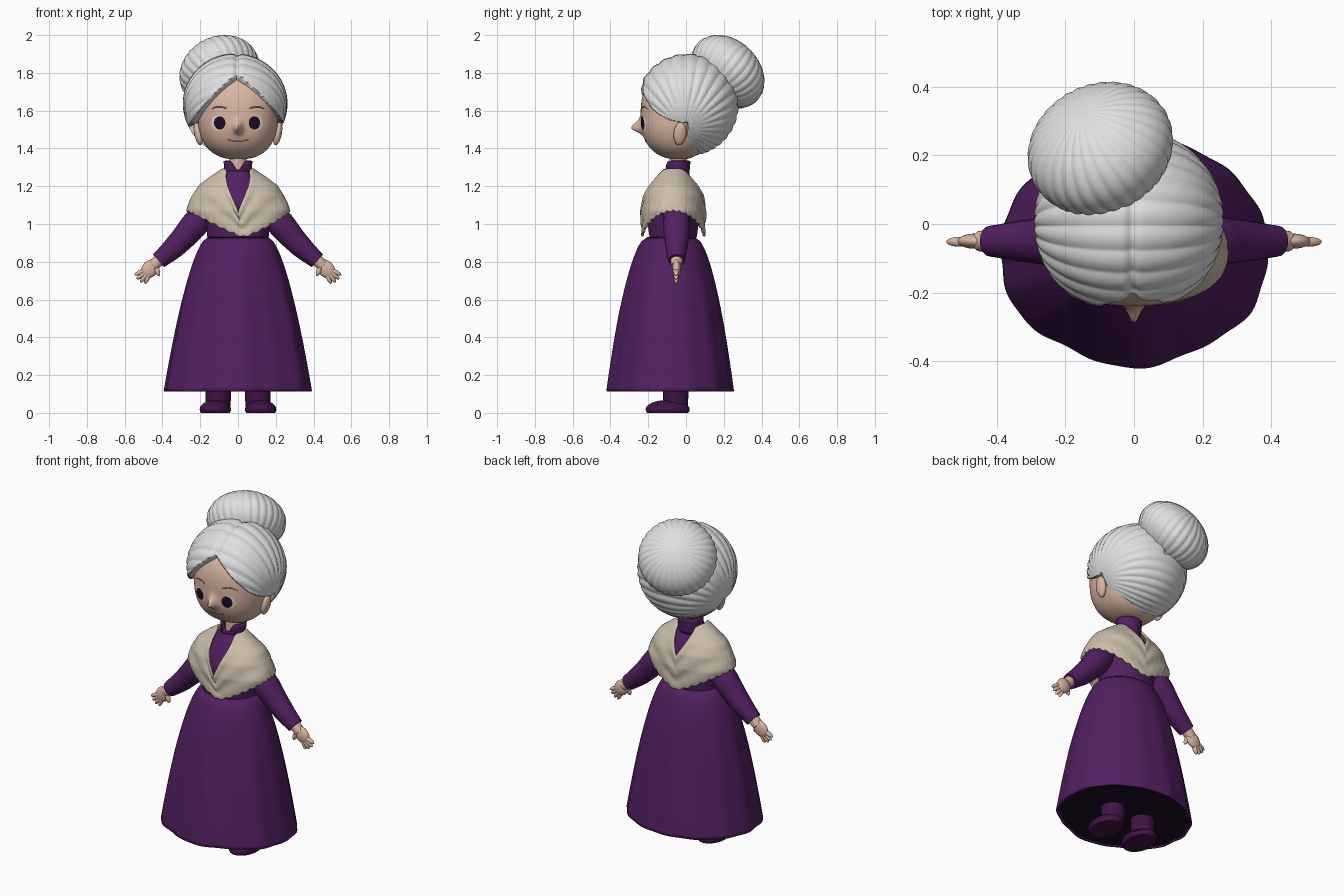
import bpy, bmesh
from math import sin, cos, pi, exp, atan2
from mathutils import Vector, Matrix

cube = bpy.data.objects.get("Cube")
if cube:
    bpy.data.objects.remove(cube)


def material(name, r, g, b):
    m = bpy.data.materials.new(name)
    m.use_nodes = True
    m.diffuse_color = (r, g, b, 1)
    bsdf = next(n for n in m.node_tree.nodes if n.type == 'BSDF_PRINCIPLED')
    bsdf.inputs["Base Color"].default_value = (r, g, b, 1)
    bsdf.inputs["Roughness"].default_value = 0.8
    return m


PURPLE = material("purple cloth", .085, .014, .12)
SHOE = material("dark plum", .05, .007, .06)
CREAM = material("cream wool", .60, .52, .41)
HAIR = material("silver hair", .74, .74, .74)
SKIN = material("skin", .70, .47, .36)
WHITE = material("eye white", .75, .72, .72)
DARK = material("near black plum", .012, .004, .018)
BROWN = material("soft brown", .38, .23, .17)


def finish(name, bm, mat, thick=0, offset=-1):
    bmesh.ops.recalc_face_normals(bm, faces=bm.faces)
    mesh = bpy.data.meshes.new(name)
    bm.to_mesh(mesh)
    bm.free()
    mesh.materials.append(mat)
    ob = bpy.data.objects.new(name, mesh)
    bpy.context.collection.objects.link(ob)
    if thick:
        mod = ob.modifiers.new("thickness", 'SOLIDIFY')
        mod.thickness, mod.offset = thick, offset
    bpy.ops.object.select_all(action='DESELECT')
    ob.select_set(True)
    bpy.context.view_layer.objects.active = ob
    bpy.ops.object.shade_smooth_by_angle(angle=0.9)


def surface(name, fn, nu, nv, mat, thick=0, offset=-1):
    """Sheet closed around the angle t, running v = 0..1."""
    bm = bmesh.new()
    rows = [[bm.verts.new(fn(2 * pi * i / nu, j / nv)) for i in range(nu)]
            for j in range(nv + 1)]
    for a, b in zip(rows, rows[1:]):
        for i in range(nu):
            k = (i + 1) % nu
            bm.faces.new((a[i], a[k], b[k], b[i]))
    bmesh.ops.remove_doubles(bm, verts=bm.verts, dist=1e-5)
    finish(name, bm, mat, thick, offset)


def ball(name, center, radii, mat, axis=(0, 0, 1), deform=None, segs=32, rings=16, pre=Matrix()):
    """Ellipsoid whose local z points along axis; deform edits each unit-sphere point."""
    bm = bmesh.new()
    bmesh.ops.create_uvsphere(bm, u_segments=segs, v_segments=rings, radius=1, matrix=pre)
    turn = Vector((0, 0, 1)).rotation_difference(Vector(axis).normalized()).to_matrix()
    for v in bm.verts:
        p = deform(v.co.copy()) if deform else v.co
        v.co = Vector(center) + turn @ Vector(a * b for a, b in zip(p, radii))
    finish(name, bm, mat)


def tube(name, pts, mat):
    """Smooth tube through (x, y, z, radius) points."""
    cu = bpy.data.curves.new(name, 'CURVE')
    cu.dimensions, cu.bevel_depth, cu.bevel_resolution = '3D', 1, 6
    cu.use_fill_caps = True
    sp = cu.splines.new('BEZIER')
    sp.bezier_points.add(len(pts) - 1)
    for bp, p in zip(sp.bezier_points, pts):
        bp.co, bp.radius = p[:3], p[3]
        bp.handle_left_type = bp.handle_right_type = 'AUTO'
    tmp = bpy.data.objects.new("tmp", cu)
    bpy.context.collection.objects.link(tmp)
    bpy.context.view_layer.update()
    mesh = bpy.data.meshes.new_from_object(tmp.evaluated_get(bpy.context.evaluated_depsgraph_get()))
    bm = bmesh.new()
    bm.from_mesh(mesh)
    bpy.data.objects.remove(tmp)
    bpy.data.meshes.remove(mesh)
    finish(name, bm, mat)


def table(rows, z):
    """Interpolate (rx, ry) from rows of (z, rx, ry) with rising z."""
    z = min(max(z, rows[0][0]), rows[-1][0])
    for a, b in zip(rows, rows[1:]):
        if z <= b[0]:
            k = (z - a[0]) / (b[0] - a[0])
            return [a[i] + k * (b[i] - a[i]) for i in (1, 2)]


# Skirt with soft pleats, deeper at the front, and a dark underside
def skirt(t, v):
    rx, ry = .16 + .232 * v ** .6, .125 + .208 * v ** .53
    fold = .024 * cos(6 * t) * max(0, cos(t)) ** .5 + .008 * sin(14 * t)
    k = 1 + min(1, v * 2) * fold
    return rx * k * sin(t), -.08 - ry * k * cos(t), .93 - .815 * v


def underside(t, v):
    x, y, z = skirt(t, 1)
    return x * v * .985, -.08 + (y + .08) * v * .985, z + .006


surface("skirt", skirt, 168, 40, PURPLE, .012)
surface("skirt_underside", underside, 168, 4, DARK)

# Bodice, collar and neck
TORSO = [(.9, .16, .12), (1, .168, .135), (1.1, .2, .14), (1.2, .15, .1), (1.28, .06, .055)]


def torso(t, v):
    z = .9 + .38 * v
    rx, ry = table(TORSO, z)
    return rx * sin(t), -.068 - ry * cos(t), z


def collar(t, v):
    z = 1.24 + v * (.095 - .05 * max(0, cos(t)) ** 12)
    r = .057 + .01 * v
    return r * sin(t), -.043 - r * .85 * cos(t), z


surface("bodice", torso, 48, 16, PURPLE)
surface("collar", collar, 48, 6, PURPLE, .01)
tube("neck", [(0, -.043, 1.2, .045), (0, -.04, 1.42, .045)], SKIN)

# Shawl with V openings, folds and a scalloped hem
SHAWL = [(.92, .25, .16), (1.07, .27, .167), (1.15, .238, .154), (1.2, .203, .128),
         (1.25, .14, .09), (1.295, .07, .06)]


def shawl(t, v):
    s, front = abs(sin(t)), cos(t) > 0
    top = 1.29 - (.23 if front else .16) * (1 - s) ** 3
    low = .94 + .135 * s ** 1.3 - .011 * abs(sin(16 * t))
    z = top + (low - top) * v
    rx, ry = table(SHAWL, z)
    k = 1 + .02 * sin(v * 15 + 2 * s) * (1 - s * .6)
    return rx * k * sin(t) + .03 * cos(t) * front * v, -.067 - ry * k * cos(t), z


surface("shawl", shawl, 216, 28, CREAM, .012, 0)

# Arms, hands, legs and shoes
for s, side in ((1, "left"), (-1, "right")):
    tube(side + "_sleeve", [(s * .155, -.05, 1.09, .066), (s * .235, -.05, .99, .073),
                            (s * .33, -.05, .885, .06), (s * .42, -.05, .805, .045)], PURPLE)
    tube(side + "_wrist", [(s * .40, -.05, .825, .033), (s * .45, -.05, .778, .03)], SKIN)
    ball(side + "_palm", (s * .465, -.05, .763), (.043, .022, .055), SKIN, (s * .7, 0, -.7))
    for n, (x, z, dx, dz) in enumerate(((.511, .747, .9, -.42), (.505, .733, .78, -.62),
                                        (.493, .723, .58, -.82), (.478, .72, .35, -.93))):
        ball(f"{side}_finger_{n + 1}", (s * x, -.052, z), (.013, .014, .04), SKIN,
             (s * dx, 0, dz), segs=16, rings=10)
    ball(side + "_thumb", (s * .43, -.06, .758), (.014, .014, .036), SKIN, (-s * .35, -.1, -.9),
         segs=16, rings=10)
    tube(side + "_leg", [(s * .105, -.055, .03, .066), (s * .105, -.055, .13, .068)], SHOE)
    ball(side + "_shoe", (s * .12, -.097, .018), (.083, .117, .05), SHOE,
         deform=lambda p: Vector((p.x, p.y, max(p.z, -.36))))

# Head: a slightly squared ellipsoid, flatter behind, with the nose drawn out of it
HC, HR, POW = Vector((0, -.03, 1.58)), (.212, .21, .238), 2.45


def squared(p):
    p = p / sum(abs(c) ** POW for c in p) ** (1 / POW)
    if p.y > 0:
        p.y *= .75
    else:
        p.y -= .26 * exp(-(p.x / .1) ** 2 - ((p.z + .31) / (.1 if p.z < -.31 else .16)) ** 2)
    return p


def face(x, z, out=0):
    rest = 1 - abs(x / HR[0]) ** POW - abs((z - HC.z) / HR[2]) ** POW
    return x, HC.y - HR[1] * max(rest, 0) ** (1 / POW) - out, z


def patch(name, cx, cz, rx, rz, out, mat):
    surface(name, lambda t, v: face(cx + rx * v * cos(t), cz + rz * v * sin(t), out), 32, 6, mat)


ball("head", HC, HR, SKIN, deform=squared, segs=144, rings=90)
for s, side in ((1, "left"), (-1, "right")):
    patch(side + "_eye_white", s * .1 - .005, 1.534, .036, .04, .002, WHITE)
    patch(side + "_pupil", s * .092 - .005, 1.535, .03, .035, .004, DARK)
    tube(side + "_eyebrow", [face(s * x, z) + (r,) for x, z, r in
                             ((.06, 1.612, .003), (.1, 1.622, .004), (.14, 1.61, .002))], BROWN)
    ball(side + "_ear", (s * .21, -.032, 1.478), (.022, .034, .062), SKIN, (s * .2, .1, 1))
tube("mouth", [face(x, 1.437 + 3.5 * x * x) + (.0025,) for x in (-.055, -.025, 0, .025, .055)], BROWN)

# Swept hair: ridged shell that tucks inside the head below the hairline
CC, CR = Vector((-.015, .007, 1.63)), (.274, .267, .268)


def swept(p):
    w = CC + Vector(a * b for a, b in zip(p, CR))
    x = abs(w.x + .005)
    keep = max((w.z - (1.775 - .7 * x - 1.4 * x * x)) / .014, (w.y + .005) / .016)
    keep = min(max(keep, 0), 1)
    y, z = p.y + .05, p.z + .5
    ridge = .024 * abs(sin(17 * atan2(y, z))) * min(1, 1.3 * (y * y + z * z) ** .5)
    part = .045 * exp(-(x / .014) ** 2) * (p.z > 0)
    return p * (.76 + keep * (.235 + ridge - part))


ball("hair", CC, CR, HAIR, deform=swept, segs=288, rings=100, pre=Matrix.Rotation(pi / 2, 4, 'Y'))


# Bun with grooves gathered towards its axis
def gathered(p):
    r = (p.x ** 2 + p.y ** 2) ** .5
    return p * (.985 + .025 * r * abs(sin(15 * atan2(p.y, p.x) + 1.5 * p.z)))


ball("hair_bun", (-.098, .22, 1.806), (.217, .217, .16), HAIR, (-.35, .65, .65),
     gathered, segs=240, rings=48)
